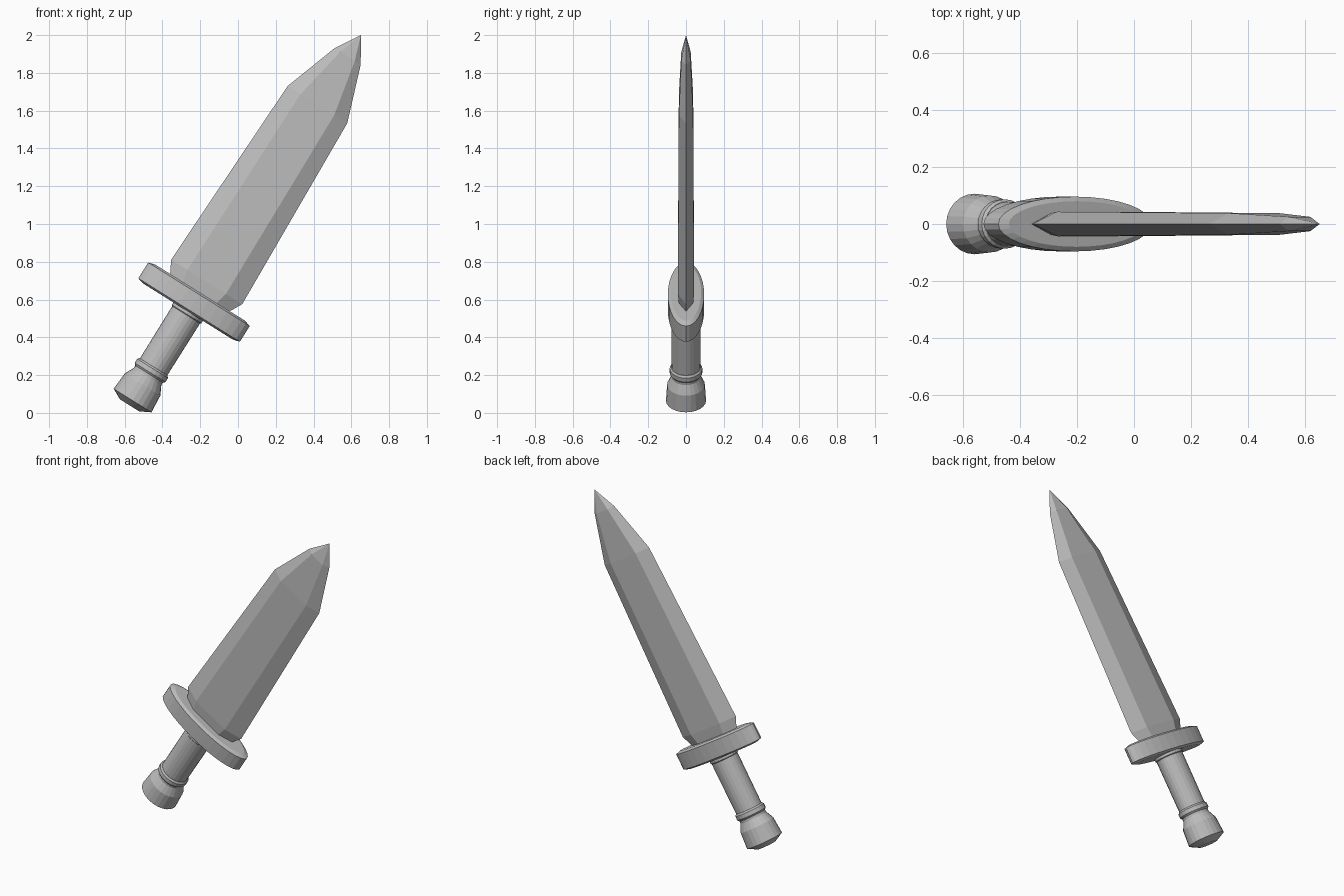
import bpy, bmesh, math
from mathutils import Matrix

if "Cube" in bpy.data.objects:
    bpy.data.objects.remove(bpy.data.objects["Cube"], do_unlink=True)

# One plain grey metal
steel = bpy.data.materials.new("grey steel")
steel.use_nodes = True
grey = (0.5, 0.5, 0.5, 1)
steel.diffuse_color = grey
steel.node_tree.nodes["Principled BSDF"].inputs["Base Color"].default_value = grey

# The whole sword leans over toward its left
LEAN = Matrix.Translation((-0.431, 0, 0.269)) @ Matrix.Rotation(math.radians(32), 4, "Y")


def loft(name, rings, tip=None):
    """Skin a stack of equal-sized rings of points; cap the ends or close to a tip."""
    bm = bmesh.new()
    loops = [[bm.verts.new(p) for p in ring] for ring in rings]
    n = len(loops[0])
    for low, high in zip(loops, loops[1:]):
        for i in range(n):
            j = (i + 1) % n
            bm.faces.new((low[i], low[j], high[j], high[i]))
    bm.faces.new(loops[0][::-1])
    if tip:
        apex = bm.verts.new(tip)
        for i in range(n):
            bm.faces.new((loops[-1][i], loops[-1][(i + 1) % n], apex))
    else:
        bm.faces.new(loops[-1])
    bmesh.ops.recalc_face_normals(bm, faces=bm.faces)
    bm.transform(LEAN)
    mesh = bpy.data.meshes.new(name)
    bm.to_mesh(mesh)
    bm.free()
    mesh.materials.append(steel)
    obj = bpy.data.objects.new(name, mesh)
    bpy.context.collection.objects.link(obj)
    return obj


def ellipse(z, rx, ry, sides):
    turn = 2 * math.pi / sides
    return [(rx * math.cos(i * turn), ry * math.sin(i * turn), z) for i in range(sides)]


def blade_section(z, edge, flat, thick):
    """Hexagon: a sharp edge on each side and a flat on each face."""
    return [(edge, 0, z), (flat, thick, z), (-flat, thick, z),
            (-edge, 0, z), (-flat, -thick, z), (flat, -thick, z)]


def turned(name, profile, sides=24, squash=0.9):
    return loft(name, [ellipse(z, r, r * squash, sides) for z, r in profile])


# Blade, pinched where it meets the guard
loft("blade", [blade_section(*s) for s in (
    (0.40, 0.175, 0.10, 0.036),
    (0.435, 0.187, 0.105, 0.038),
    (0.50, 0.222, 0.12, 0.043),
    (1.607, 0.186, 0.105, 0.038),
    (1.908, 0.082, 0.045, 0.025))], tip=(0, 0, 2.041))

# Oval guard with a shallow chamfer on both faces
loft("guard", [ellipse(*r, 32) for r in (
    (0.315, 0.28, 0.08), (0.325, 0.317, 0.096),
    (0.423, 0.317, 0.096), (0.434, 0.28, 0.08))])

# Grip and its two collars
turned("grip", ((-0.10, 0.085), (0.33, 0.087)))
turned("upper_collar", ((0.295, 0.087), (0.30, 0.092), (0.33, 0.092)))
turned("lower_collar", ((-0.075, 0.087), (-0.065, 0.096), (-0.04, 0.096), (-0.03, 0.087)))

# Pommel flaring out to a chamfered end
turned("pommel", ((-0.27, 0.06), (-0.24, 0.118), (-0.14, 0.111), (-0.09, 0.086), (-0.07, 0.086)))
